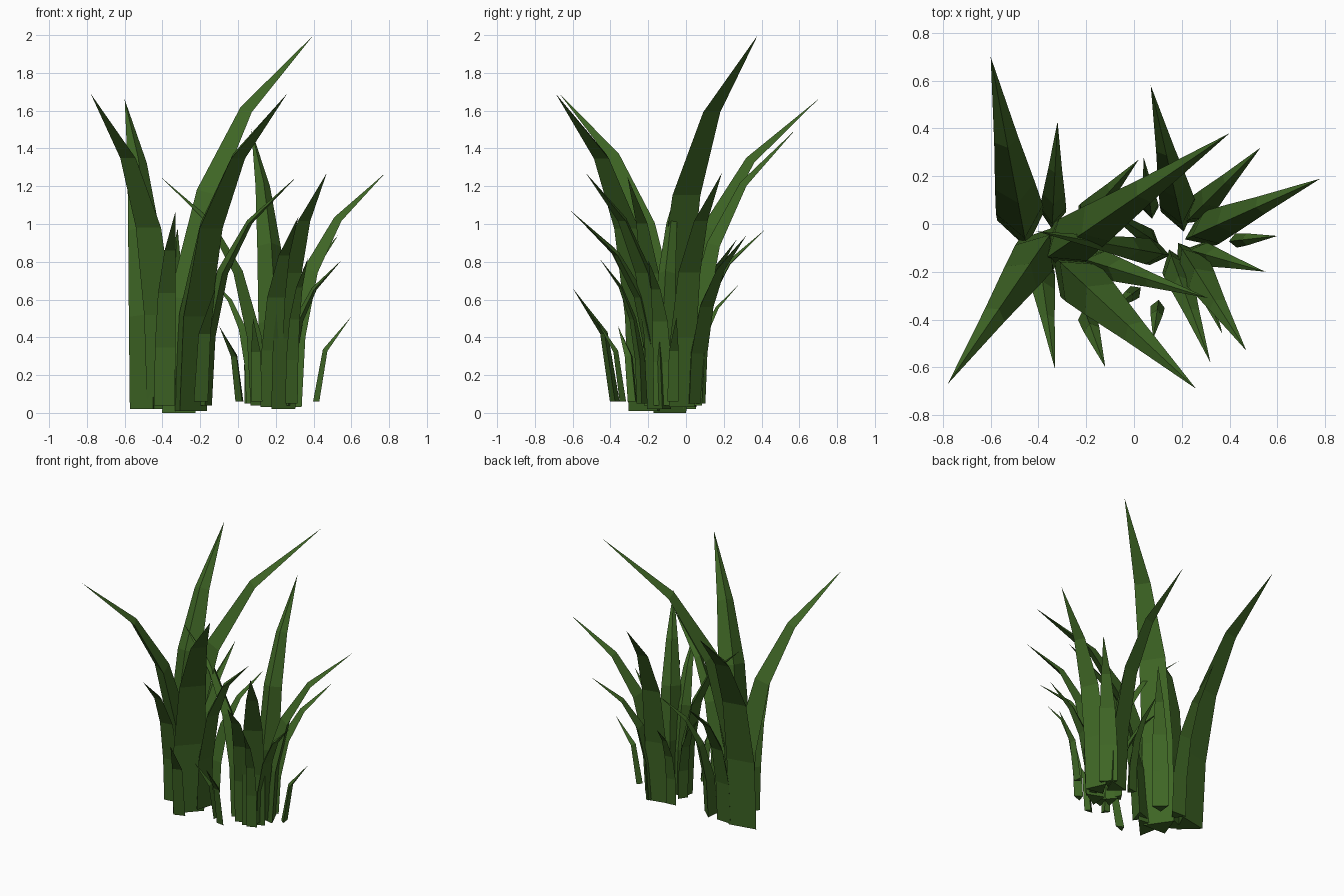
import bpy, bmesh
from mathutils import Vector

green = bpy.data.materials.new("grass green")
green.diffuse_color = (0.048, 0.130, 0.018, 1)

# blade outline: height fraction, outward lean fraction, width fraction, ridge depth
LONG = [(0, 0, 1, 0.68), (0.3, 0.04, 1, 0.62), (0.58, 0.19, 0.85, 0.46), (0.8, 0.48, 0.52, 0.4)]
SHORT = [(0, 0, 1, 0.5), (0.6, 0.25, 0.85, 0.45)]


def blade(name, base, tip, width, profile):
    """Solid three-sided blade: flat outer face, ridge along the inner face."""
    base, tip = Vector(base), Vector(tip)
    lean = Vector((tip.x - base.x, tip.y - base.y, 0))
    out = lean.normalized()
    side = Vector((-out.y, out.x, 0))
    pts = [base + lean * p[1] + Vector((0, 0, (tip.z - base.z) * p[0])) for p in profile] + [tip]
    bm = bmesh.new()
    rings = []
    for i, (_, _, wf, depth) in enumerate(profile):
        w = width * wf
        along = (pts[i + 1] - pts[max(i - 1, 0)]).normalized()
        inner = along.cross(side).normalized()
        if inner.dot(out) > 0:
            inner = -inner
        if i == 0:
            inner = -out
        c = pts[i] - inner * w * 0.12
        rings.append([bm.verts.new(p) for p in
                      (c + side * w / 2, c - side * w / 2, c + inner * w * depth)])
    end = bm.verts.new(tip)
    bm.faces.new(rings[0])
    for a, b in zip(rings, rings[1:]):
        for k in range(3):
            n = (k + 1) % 3
            bm.faces.new((a[k], a[n], b[n], b[k]))
    for k in range(3):
        bm.faces.new((rings[-1][k], rings[-1][(k + 1) % 3], end))
    bmesh.ops.recalc_face_normals(bm, faces=bm.faces)
    me = bpy.data.meshes.new(name)
    bm.to_mesh(me)
    bm.free()
    me.materials.append(green)
    bpy.context.collection.objects.link(bpy.data.objects.new(name, me))


# tall left tuft: base, tip, width
LEFT = [
    ((-0.305, -0.10, 0.0), (0.40, 0.38, 2.0), 0.21),
    ((-0.39, -0.10, 0.02), (-0.78, -0.67, 1.69), 0.19),
    ((-0.47, 0.01, 0.02), (-0.60, 0.70, 1.66), 0.20),
    ((-0.255, -0.21, 0.01), (0.26, -0.69, 1.69), 0.21),
    ((-0.17, -0.16, 0.04), (0.31, -0.31, 1.25), 0.12),
    ((-0.20, 0.03, 0.04), (0.02, 0.27, 0.92), 0.11),
    ((-0.34, 0.04, 0.03), (-0.32, 0.43, 0.98), 0.11),
    ((-0.39, -0.19, 0.04), (-0.33, -0.61, 1.07), 0.11),
]
# shorter right tuft
RIGHT = [
    ((0.09, -0.12, 0.04), (-0.41, -0.03, 1.25), 0.11),
    ((0.19, 0.05, 0.04), (0.07, 0.58, 1.50), 0.15),
    ((0.29, -0.03, 0.03), (0.78, 0.19, 1.27), 0.15),
    ((0.23, -0.15, 0.02), (0.47, -0.53, 1.27), 0.15),
    ((0.17, -0.17, 0.03), (0.32, -0.58, 1.04), 0.12),
    ((0.26, 0.05, 0.05), (0.53, 0.32, 0.94), 0.12),
    ((0.27, -0.12, 0.04), (0.55, -0.20, 0.81), 0.10),
    ((0.28, -0.24, 0.05), (0.37, -0.46, 0.82), 0.07),
    ((0.07, -0.06, 0.05), (-0.16, 0.09, 0.73), 0.07),
    ((0.07, 0.06, 0.05), (0.04, 0.28, 0.68), 0.07),
]
# loose little blades around the tufts
SMALL = [
    ((0.42, -0.07, 0.06), (0.60, -0.05, 0.51), 0.06),
    ((0.01, -0.28, 0.06), (-0.10, -0.36, 0.46), 0.06),
    ((0.10, -0.34, 0.06), (0.08, -0.48, 0.50), 0.06),
    ((-0.20, -0.38, 0.06), (-0.12, -0.60, 0.66), 0.08),
]
for label, group, prof in (("left_tuft_blade", LEFT, LONG), ("right_tuft_blade", RIGHT, LONG),
                           ("small_blade", SMALL, SHORT)):
    for i, (b, t, w) in enumerate(group, 1):
        blade(f"{label}_{i}", b, t, w, prof)
